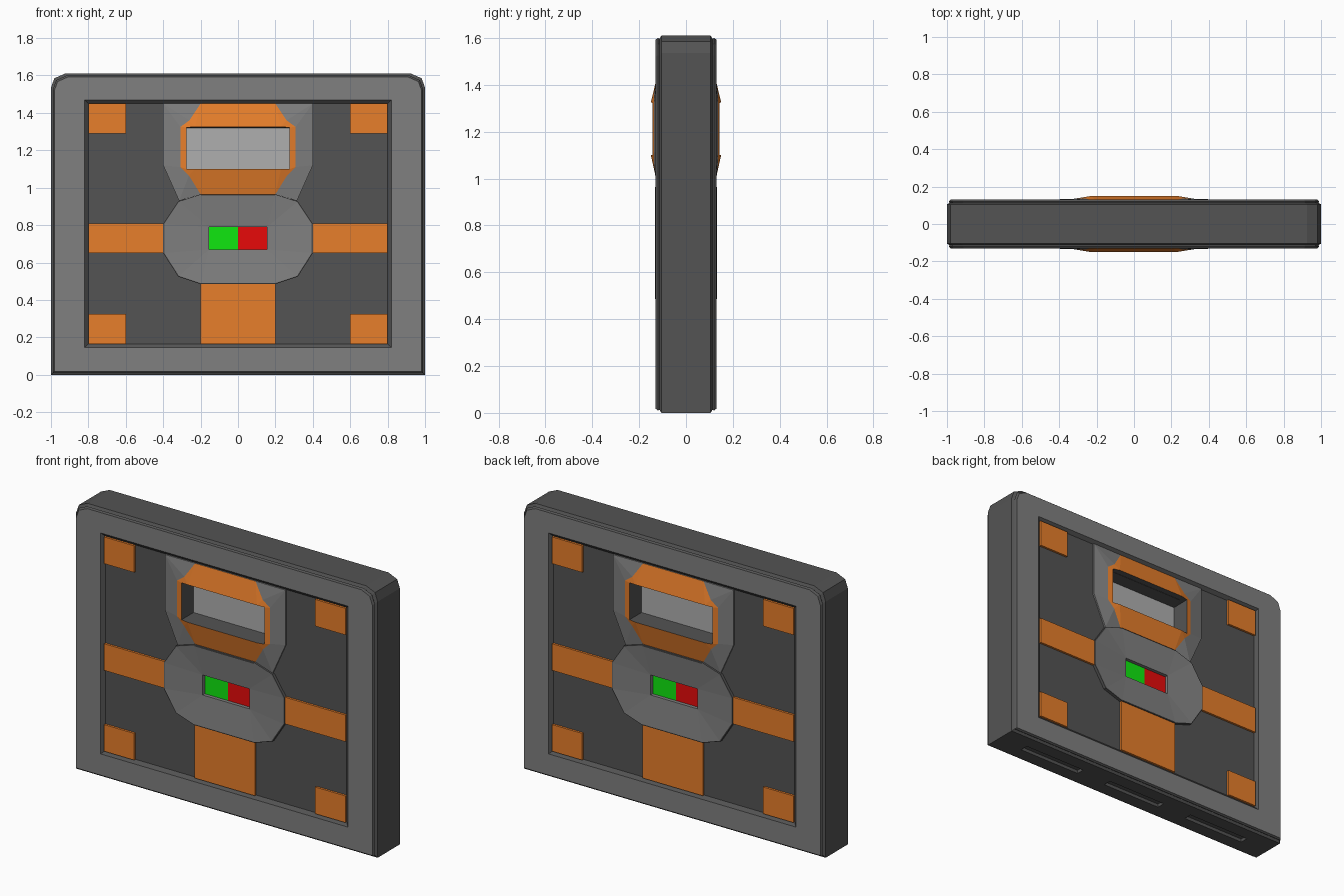
import bpy, bmesh, math

if "Cube" in bpy.data.objects:
    bpy.data.objects.remove(bpy.data.objects["Cube"])


def material(name, r, g, b):
    m = bpy.data.materials.new(name)
    m.diffuse_color = (r, g, b, 1)
    m.use_nodes = True
    m.node_tree.nodes["Principled BSDF"].inputs["Base Color"].default_value = m.diffuse_color
    return m


GREY = material("grey", .215, .215, .215)
DARK = material("dark_grey", .088, .088, .088)
PALE = material("pale_grey", .43, .43, .43)
ORANGE = material("orange", .8, .21, .024)
GREEN = material("green", .005, .8, .005)
RED = material("red", .8, .003, .003)


def loft(name, loops, mats, cyclic=False, cap=None):
    """Bridge equal-length loops; mats has one material per band."""
    bm = bmesh.new()
    rings = [[bm.verts.new(p) for p in lp] for lp in loops]
    used = list(dict.fromkeys(mats + ([cap] if cap else [])))
    n = len(loops[0])
    for k in range(len(rings) if cyclic else len(rings) - 1):
        a, b = rings[k], rings[(k + 1) % len(rings)]
        for i in range(n):
            j = (i + 1) % n
            f = bm.faces.new((a[i], a[j], b[j], b[i]))
            f.material_index = used.index(mats[k])
    if cap:
        bm.faces.new(rings[-1]).material_index = used.index(cap)
    bmesh.ops.remove_doubles(bm, verts=bm.verts, dist=1e-5)
    bmesh.ops.recalc_face_normals(bm, faces=bm.faces)
    me = bpy.data.meshes.new(name)
    bm.to_mesh(me)
    bm.free()
    for m in used:
        me.materials.append(m)
    ob = bpy.data.objects.new(name, me)
    bpy.context.collection.objects.link(ob)
    return ob


def both_sides(ob):
    """Repeat a front part on the back, turned half a circle."""
    twin = bpy.data.objects.new("back_" + ob.name, ob.data)
    twin.rotation_euler.z = math.pi
    bpy.context.collection.objects.link(twin)


def rect(x0, x1, z0, z1, y):
    return [(x1, y, z1), (x1, y, z0), (x0, y, z0), (x0, y, z1)]


def box(name, x0, x1, y0, y1, z0, z1, mat):
    bm = bmesh.new()
    bmesh.ops.create_cube(bm, size=1)
    for v in bm.verts:
        v.co = (x0 + (v.co.x + .5) * (x1 - x0), y0 + (v.co.y + .5) * (y1 - y0),
                z0 + (v.co.z + .5) * (z1 - z0))
    me = bpy.data.meshes.new(name)
    bm.to_mesh(me)
    bm.free()
    me.materials.append(mat)
    ob = bpy.data.objects.new(name, me)
    bpy.context.collection.objects.link(ob)
    return ob


def sym(half):
    """Close a right-hand half loop by mirroring it in x."""
    return half + [(-x, y, z) for x, y, z in reversed(half)]


# Outer frame: stepped rim, flat face and sloped opening, front and back
def outline(d, y):
    pts = [(.925, 1.61), (.982, 1.585), (1, 1.535), (1, 0)]
    return sym([(x * (1 - d), y, .805 + (z - .805) * (1 - d / .805)) for x, z in pts])


def opening(x, z0, z1, y):
    return sym([(x, y, z1)] * 3 + [(x, y, z0)])


front = [outline(0, -.105), outline(.014, -.113), outline(.01, -.12), outline(.018, -.13),
         opening(.82, .145, 1.47, -.13), opening(.80, .165, 1.45, -.113)]
back = [[(x, -y, z) for x, y, z in lp] for lp in reversed(front)]
frame = loft("frame", front + back,
             [DARK] * 3 + [GREY] + [DARK] * 3 + [GREY] + [DARK] * 4, cyclic=True)

# Three slots in the underside
for x0, x1 in ((-.82, -.4), (-.2, .2), (.4, .82)):
    cutter = box("slot_cutter", x0, x1, -.025, .025, -.05, .02, DARK)
    cutter.hide_render = True
    mod = frame.modifiers.new("slot", 'BOOLEAN')
    mod.operation = 'DIFFERENCE'
    mod.object = cutter
    mod.solver = 'EXACT'
bpy.context.view_layer.objects.active = frame
frame.select_set(True)
for mod in list(frame.modifiers):
    cutter = mod.object
    bpy.ops.object.modifier_apply(modifier=mod.name)
    bpy.data.objects.remove(cutter)

# Recessed panel, open behind the window and the hub
both_sides(loft("panel", [rect(-.8, .8, .165, 1.45, -.113),
                          rect(-.277, .277, .6, 1.322, -.113)], [DARK]))

# Orange strips and corner pads
for name, x0, x1, z0, z1 in (("side_strip", .39, .8, .65, .81),
                             ("upper_pad", .6, .8, 1.29, 1.45),
                             ("lower_pad", .6, .8, .165, .325)):
    both_sides(box("right_" + name, x0, x1, -.126, -.11, z0, z1, ORANGE))
    both_sides(box("left_" + name, -x1, -x0, -.126, -.11, z0, z1, ORANGE))
both_sides(box("bottom_strip", -.2, .2, -.126, -.11, .165, .5, ORANGE))

# Window bezel: faceted grey surround, orange lip, pocket and pale pane
top, low = (.2, -.12, 1.45), (.2, -.12, .965)
mid = [top, (.26, -.137, 1.36), (.308, -.137, 1.325),
       (.308, -.137, 1.11), (.262, -.137, 1.065), low]
edge = [top, (.4, -.122, 1.45), (.4, -.122, 1.45), (.4, -.122, 1.12), (.315, -.122, .93), low]
a, d = (.23, -.15, 1.325), (.23, -.15, 1.1)
b, c = (.275, -.142, 1.322), (.275, -.142, 1.1)
lip = [a, a, b, c, d, d]
pocket = [(.275, -.028, 1.32)] * 3 + [(.275, -.028, 1.1)] * 3
skirt = [(x, -.105, z) for x, y, z in edge]
both_sides(loft("window_surround", [sym(skirt), sym(edge), sym(mid)], [GREY] * 2))
both_sides(loft("window_lip", [sym(mid), sym(lip)], [ORANGE]))
both_sides(loft("window_pocket", [sym(lip), sym(pocket)], [DARK], cap=PALE))

# Central hub, dished towards a recessed indicator slot
def hub(s, y):
    pts = [(.2, .24), (.32, .202), (.4, .082), (.4, -.075), (.32, -.2), (.2, -.24)]
    return sym([(x * s, y, .725 + z * s) for x, z in pts])


def slot(y):
    return sym([(.155, y, .79)] * 3 + [(.155, y, .67)] * 3)


both_sides(loft("hub", [hub(1, -.105), hub(1, -.131), hub(.985, -.133), slot(-.114), slot(-.085)],
                [DARK, DARK, GREY, GREY]))
both_sides(box("green_light", -.155, 0, -.093, -.08, .67, .79, GREEN))
both_sides(box("red_light", 0, .155, -.093, -.08, .67, .79, RED))
